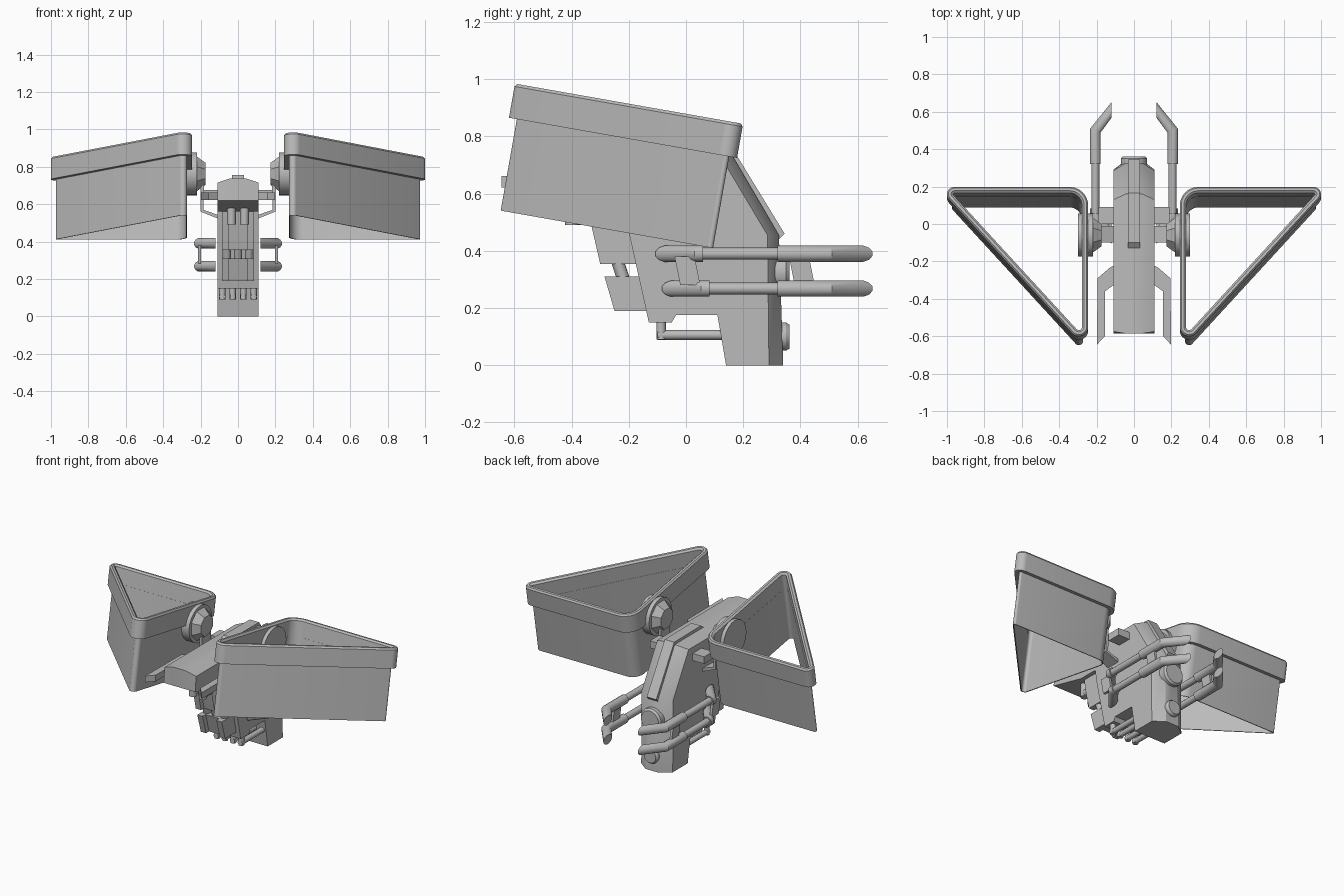
import bpy, bmesh, math
from mathutils import Vector, Matrix

if "Cube" in bpy.data.objects:
    bpy.data.objects.remove(bpy.data.objects["Cube"])

grey = bpy.data.materials.new("plain grey")
grey.use_nodes = True
grey.diffuse_color = (0.5, 0.5, 0.5, 1)
grey.node_tree.nodes["Principled BSDF"].inputs["Base Color"].default_value = (0.5, 0.5, 0.5, 1)
parts = []


def loft(name, rings, mirror=False, closed=False, matrix=None):
    """Skin a row of equal rings; cap the ends, or join them when closed."""
    bm = bmesh.new()
    rows = [[bm.verts.new(p) for p in ring] for ring in rings]
    pairs = list(zip(rows, rows[1:]))
    if closed:
        pairs.append((rows[-1], rows[0]))
    else:
        bm.faces.new(rows[0])
        bm.faces.new(rows[-1])
    n = len(rows[0])
    for a, b in pairs:
        for i in range(n):
            j = (i + 1) % n
            bm.faces.new((a[i], a[j], b[j], b[i]))
    if matrix:
        bm.transform(matrix)
    bmesh.ops.recalc_face_normals(bm, faces=bm.faces)
    mesh = bpy.data.meshes.new(name)
    bm.to_mesh(mesh)
    bm.free()
    mesh.materials.append(grey)
    obj = bpy.data.objects.new(name, mesh)
    bpy.context.collection.objects.link(obj)
    if mirror:
        obj.modifiers.new("Mirror", 'MIRROR').use_mirror_merge = False
    parts.append(obj)
    return obj


def ring(centre, u, v, n):
    c, u, v = Vector(centre), Vector(u), Vector(v)
    steps = [math.tau * (i + 0.5) / n for i in range(n)]
    return [c + u * math.cos(t) + v * math.sin(t) for t in steps]


def rod(name, a, b, r1, r2=None, n=12, mirror=False):
    """Straight cylinder or cone from a to b."""
    a, b = Vector(a), Vector(b)
    u = (b - a).normalized().orthogonal().normalized()
    v = (b - a).normalized().cross(u)
    r2 = r2 or r1
    loft(name, [ring(a, u * r1, v * r1, n), ring(b, u * r2, v * r2, n)], mirror)


def slab(name, profile, x0, x1, mirror=False):
    """Side profile (y, z) extruded along x."""
    loft(name, [[(x, y, z) for y, z in profile] for x in (x0, x1)], mirror)


# Triangular tubs: rounded triangle from three corner circles (x, y, radius)
corners = [(0.345, -0.05, 0.1), (0.96, 0.01, 0.04), (0.295, -0.71, 0.05)]


def triangle(inset, z):
    pts = []
    for i in range(56):
        t = math.tau * (i + 0.5) / 56
        c, s = math.cos(t), math.sin(t)
        x, y, r = max(corners, key=lambda k: k[0] * c + k[1] * s + k[2])
        pts.append((x + (r - inset) * c, y + (r - inset) * s, z))
    return pts


tilt = Matrix.Rotation(math.radians(-10), 4, 'X')
wall = [(0.028, 0.42), (0.028, 0.76), (0.034, 0.76), (0.034, 0.42)]
rim = [(0.033, 0.745), (0, 0.745), (0, 0.856), (0.008, 0.866), (0.022, 0.866), (0.033, 0.856)]
loft("tub_wall", [triangle(*p) for p in wall], True, True, tilt)
loft("tub_rim", [triangle(*p) for p in rim], True, True, tilt)

# Pivots and brackets between the tubs and the body
rod("pivot_disc", (0.22, -0.06, 0.762), (0.3, -0.06, 0.762), 0.115, n=20, mirror=True)
rod("pivot_cone", (0.175, -0.06, 0.762), (0.22, -0.06, 0.762), 0.065, 0.1, 8, True)
hook = [(0.18, 0.72), (0.2, 0.72), (0.2, 0.56), (0.1, 0.52), (0.1, 0.54), (0.185, 0.57)]
loft("pivot_bracket", [[(x, y, z) for x, z in hook] for y in (-0.1, -0.01)], True)
slab("cross_bar", [(0, 0.63), (0.09, 0.63), (0.09, 0.675), (0, 0.675)], -0.19, 0.19)

# Main body: lower outline shared, top and back edges bevelled towards the crest
under = [(0.14, 0), (0.11, 0.175), (-0.035, 0.175), (-0.05, 0.15), (-0.13, 0.15),
         (-0.2, 0.465), (-0.215, 0.56), (-0.34, 0.56), (-0.585, 0.62)]
side = [(-0.575, 0.715), (0.13, 0.715), (0.285, 0.455), (0.29, 0)] + under
crest = [(-0.585, 0.737), (0.16, 0.737), (0.325, 0.455), (0.34, 0)] + under
loft("body", [[(x, y, z) for y, z in prof] for x, prof in
              ((-0.11, side), (-0.045, crest), (0.045, crest), (0.11, side))])
spine = [(-0.13, 0.735), (-0.1, 0.757), (0.165, 0.754), (0.345, 0.46), (0.325, 0.44), (0.13, 0.71)]
slab("spine_bar", spine, -0.033, 0.033)

# Front block with side cheeks, and the hanging lower block
upper = [(-0.345, 0.58), (-0.33, 0.485), (-0.3, 0.355), (-0.165, 0.355), (-0.2, 0.58)]
slab("front_cheek", upper, 0.048, 0.085, True)
slab("front_block", [(y + 0.03, z) for y, z in upper], -0.05, 0.05)
lower = [(-0.285, 0.31), (-0.165, 0.31), (-0.135, 0.19), (-0.25, 0.19)]
slab("lower_cheek", lower, 0.048, 0.085, True)
slab("lower_block", [(y + 0.03, z) for y, z in lower], -0.05, 0.05)
slab("lower_link", [(-0.16, 0.3), (-0.1, 0.3), (-0.1, 0.2), (-0.14, 0.2)], -0.06, 0.06)
for x in (0, 0.06):
    rod("block_strut", (x, -0.245, 0.38), (x, -0.215, 0.29), 0.022, mirror=x > 0)

# Hose fingers under the head and under the belly
rod("head_finger", (0.035, -0.4, 0.6), (0.035, -0.4, 0.49), 0.023, mirror=True)
rod("head_finger_tail", (0.035, -0.41, 0.512), (0.035, -0.25, 0.512), 0.022, mirror=True)
for x in (0.029, 0.084):
    rod("belly_pipe_drop", (x, -0.087, 0.18), (x, -0.087, 0.09), 0.017, mirror=True)
    rod("belly_pipe", (x, -0.1, 0.106), (x, 0.15, 0.106), 0.017, mirror=True)

# Front prongs
prong = [(0.1, -0.22), (0.125, -0.23), (0.195, -0.29), (0.198, -0.645),
         (0.155, -0.6), (0.155, -0.36), (0.1, -0.32)]
loft("front_prong", [[(x, y, z) for x, y in prong] for z in (0.622, 0.662)], True)


# Side rails with thick, inward bent ends cut flush
def bent_end(name, start, bend, tip, z, s):
    r = 0.029
    up = (0, 0, r)
    loft(name, [ring((0.206, start, z), (r, 0, 0), up, 12),
                ring((0.206, bend, z), (r, s * r * 0.36, 0), up, 12),
                ring((0.12, tip, z), (0, s * r * 1.5, 0), up, 12)], True)


for z, front in ((0.39, 0.06), (0.268, 0.083)):
    rod("rail", (0.206, front - 0.01, z), (0.206, 0.33, z), 0.021, mirror=True)
    bent_end("rail_back_end", 0.32, 0.5, 0.61, z, 1)
    bent_end("rail_front_end", front, front - 0.02, front - 0.125, z, -1)
for name, y in (("rail_tie_front", -0.04), ("rail_tie_back", 0.36)):
    slab(name, [(y, 0.38), (y + 0.07, 0.38), (y + 0.09, 0.28), (y + 0.02, 0.28)], 0.198, 0.214, True)

# Round knobs on the back
for name, z, r in (("upper_back_knob", 0.325, 0.072), ("lower_back_knob", 0.1, 0.05)):
    rod(name, (0, 0.3, z), (0, 0.35, z), r, n=16)
    rod(name + "_cap", (0, 0.35, z), (0, 0.362, z), r, r * 0.85, 16)

# Soft shading on round parts, sharp edges kept
bpy.ops.object.select_all(action='DESELECT')
for obj in parts:
    obj.select_set(True)
bpy.context.view_layer.objects.active = parts[0]
bpy.ops.object.shade_smooth_by_angle(angle=math.radians(32))
